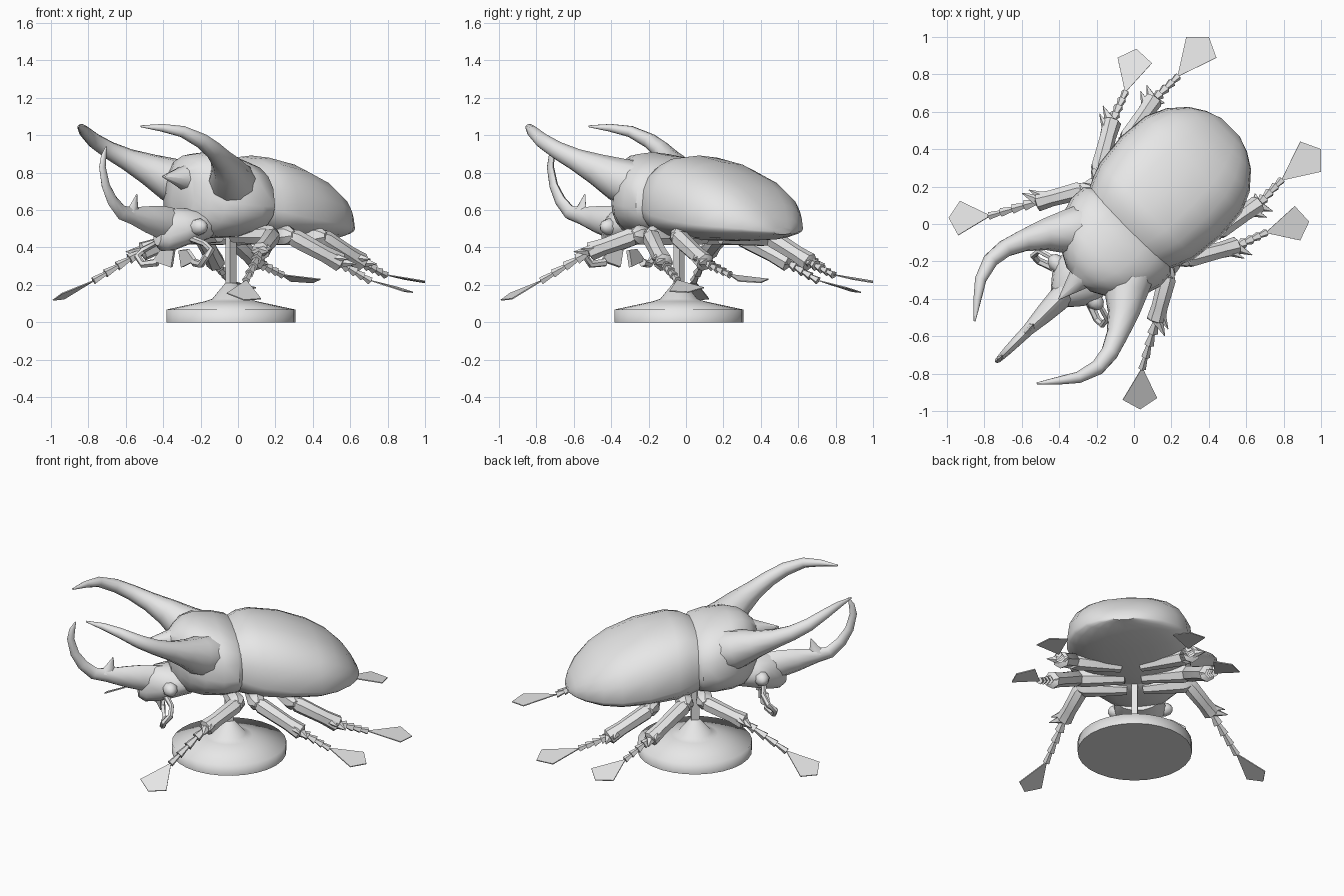
import bpy, bmesh, math
from mathutils import Vector

R2 = math.sqrt(2)
LATERAL = Vector((1, -1, 0)) / R2
grey = bpy.data.materials.new("plain_grey")
grey.diffuse_color = (0.8, 0.8, 0.8, 1)


def P(u, v, z):
    """Beetle space (forward, left, up) to world: it faces the -x -y corner."""
    return Vector(((v - u) / R2, (-u - v) / R2, z))


def loft(name, rings, angle=40):
    """Skin a list of equal rings and cap both ends."""
    bm = bmesh.new()
    rows = [[bm.verts.new(p) for p in r] for r in rings]
    n = len(rows[0])
    for a, b in zip(rows, rows[1:]):
        for i in range(n):
            bm.faces.new((a[i], a[(i + 1) % n], b[(i + 1) % n], b[i]))
    bm.faces.new(rows[0][::-1])
    bm.faces.new(rows[-1])
    bmesh.ops.recalc_face_normals(bm, faces=bm.faces[:])
    me = bpy.data.meshes.new(name)
    bm.to_mesh(me)
    bm.free()
    me.materials.append(grey)
    me.shade_smooth()
    me.set_sharp_from_angle(angle=math.radians(angle))
    ob = bpy.data.objects.new(name, me)
    bpy.context.collection.objects.link(ob)
    return ob


def tube(name, pts, sides=8, angle=50, squash=1.0):
    """Tapered tube along (u, v, z, radius) points, optionally thinned sideways."""
    ps = [P(*p[:3]) for p in pts]
    rings, side = [], None
    for i, p in enumerate(ps):
        t = (ps[min(i + 1, len(ps) - 1)] - ps[max(i - 1, 0)]).normalized()
        if side is None:
            side = t.orthogonal()
        side = (side - t * side.dot(t)).normalized()
        other = t.cross(side)
        ring = []
        for k in range(sides):
            a = 2 * math.pi * k / sides
            d = (side * math.cos(a) + other * math.sin(a)) * pts[i][3]
            ring.append(p + d - LATERAL * d.dot(LATERAL) * (1 - squash))
        rings.append(ring)
    return loft(name, rings, angle)


def shell(name, sections, n=20, power=0.8):
    """Body hull from (u, half width, belly z, side z, back z) sections."""
    rings = []
    for u, w, zb, zs, zt in sections:
        ring = []
        for k in range(n):
            a = 2 * math.pi * k / n
            c, s = math.cos(a), math.sin(a)
            v = w * math.copysign(abs(c) ** power, c)
            z = zs + (zt - zs) * s ** power if s > 0 else zs + (zs - zb) * s
            ring.append(P(u, v, z))
        rings.append(ring)
    return loft(name, rings)


def plate(name, corners, thick=0.006):
    pts = [P(*c) for c in corners]
    nrm = (pts[1] - pts[0]).cross(pts[2] - pts[0]).normalized() * thick / 2
    return loft(name, [[p - nrm for p in pts], [p + nrm for p in pts]], 20)


def lathe(name, profile, n=28):
    """Turned part about the stand axis from (radius, z) points."""
    c = P(0.054, 0, 0)
    return loft(name, [[c + Vector((r * math.cos(2 * math.pi * k / n),
                                    r * math.sin(2 * math.pi * k / n), z))
                        for k in range(n)] for r, z in profile], 80)


# Stand
lathe("stand_base", [(0.345, 0), (0.345, 0.068), (0.14, 0.112), (0.10, 0.125), (0.03, 0.21)])
plate("stand_pole", [(0.030, 0, 0.15), (0.030, 0, 0.5), (0.078, 0, 0.5), (0.078, 0, 0.15)], 0.036)

# Wing cases with the belly: blunt rounded tail
shell("wing_cases", [
    (0.04, 0.30, 0.46, 0.61, 0.855), (-0.02, 0.33, 0.45, 0.59, 0.885),
    (-0.10, 0.36, 0.44, 0.57, 0.892), (-0.28, 0.38, 0.435, 0.54, 0.855),
    (-0.45, 0.365, 0.435, 0.52, 0.785), (-0.56, 0.315, 0.44, 0.51, 0.72),
    (-0.65, 0.235, 0.455, 0.50, 0.635), (-0.70, 0.155, 0.465, 0.49, 0.565),
    (-0.73, 0.07, 0.47, 0.485, 0.505)])

# Thorax shield, narrowing quickly between the horns
shell("thorax", [
    (0.02, 0.30, 0.48, 0.62, 0.835), (0.05, 0.33, 0.46, 0.62, 0.865),
    (0.14, 0.335, 0.45, 0.62, 0.892), (0.25, 0.30, 0.45, 0.63, 0.91),
    (0.33, 0.235, 0.46, 0.64, 0.90), (0.38, 0.165, 0.49, 0.66, 0.87),
    (0.42, 0.09, 0.55, 0.70, 0.83)])
tube("thorax_spike", [(0.34, 0, 0.77, 0.10), (0.43, 0, 0.775, 0.06), (0.57, 0, 0.78, 0.004)])

# Head, snout and upturned head horn
shell("head", [(0.30, 0.14, 0.43, 0.52, 0.62), (0.42, 0.16, 0.41, 0.51, 0.61),
               (0.50, 0.12, 0.385, 0.49, 0.61), (0.57, 0.06, 0.38, 0.46, 0.58),
               (0.61, 0.03, 0.41, 0.46, 0.53)], 14, 1)
tube("head_horn", [
    (0.45, 0, 0.51, 0.095), (0.58, 0, 0.535, 0.088), (0.68, 0, 0.55, 0.072),
    (0.80, 0, 0.57, 0.046), (0.88, 0, 0.587, 0.040), (0.95, 0, 0.65, 0.034),
    (1.00, 0, 0.73, 0.027), (1.025, 0, 0.83, 0.022), (1.015, 0, 0.89, 0.018),
    (0.995, 0, 0.94, 0.004)], squash=0.7)
tube("head_horn_tooth", [(0.80, 0, 0.58, 0.055), (0.785, 0, 0.62, 0.03), (0.765, 0, 0.685, 0.003)],
     6, squash=0.6)

# Leg data: hip, knee, shin end, heel, then the three outer corners of the foot
LEGS = {
    "front": [(0.09, 0.05, 0.46), (0.06, 0.32, 0.465), (0.275, 0.445, 0.38), (0.51, 0.573, 0.225),
              (0.57, 0.744, 0.125), (0.677, 0.723, 0.118), (0.707, 0.622, 0.155)],
    "middle": [(-0.06, 0.05, 0.45), (-0.06, 0.33, 0.465), (-0.30, 0.47, 0.32), (-0.463, 0.53, 0.225),
               (-0.675, 0.54, 0.185), (-0.671, 0.653, 0.16), (-0.566, 0.69, 0.165)],
    "hind": [(-0.2, 0.06, 0.45), (-0.28, 0.345, 0.46), (-0.54, 0.395, 0.32), (-0.72, 0.392, 0.255),
             (-0.94, 0.317, 0.23), (-0.99, 0.424, 0.212), (-0.905, 0.51, 0.22)],
}

for s, tag in ((1, "left"), (-1, "right")):
    def side(pts):
        return [(p[0], p[1] * s, *p[2:]) for p in pts]

    # Sweeping thorax horn, its root sunk into the shield
    tube(tag + "_thorax_horn", side([
        (0.10, 0.11, 0.69, 0.10), (0.20, 0.17, 0.73, 0.135), (0.29, 0.23, 0.765, 0.118),
        (0.38, 0.30, 0.82, 0.085), (0.48, 0.355, 0.87, 0.060), (0.58, 0.395, 0.92, 0.048),
        (0.68, 0.405, 0.97, 0.041), (0.79, 0.37, 1.02, 0.031), (0.88, 0.305, 1.04, 0.021),
        (0.97, 0.235, 1.048, 0.005)]), 10)

    # Eye
    tube(tag + "_eye", side([(0.44, 0.10, 0.51, 0.04), (0.44, 0.15, 0.51, 0.046),
                             (0.44, 0.18, 0.51, 0.033), (0.44, 0.195, 0.51, 0.012)]))

    # Curled antenna with its club
    tube(tag + "_antenna", side([
        (0.46, 0.10, 0.45, 0.018), (0.44, 0.19, 0.42, 0.016), (0.46, 0.26, 0.385, 0.018),
        (0.50, 0.26, 0.35, 0.019), (0.50, 0.22, 0.31, 0.020), (0.47, 0.14, 0.32, 0.022)]), 6)
    plate(tag + "_antenna_club", side([
        (0.48, 0.16, 0.33), (0.48, 0.10, 0.39), (0.46, 0.02, 0.385), (0.46, 0.04, 0.295)]), 0.02)

    for leg, pts in LEGS.items():
        hip, knee, shin, heel, a, b, c = [Vector(p) for p in side(pts)]
        name = tag + "_" + leg
        tube(name + "_thigh", [(*hip, 0.035), (*hip.lerp(knee, 0.5), 0.047),
                               (*hip.lerp(knee, 0.9), 0.055), (*knee, 0.050),
                               (*hip.lerp(knee, 1.12), 0.022)], 7, 35)
        tube(name + "_shin", [(*knee.lerp(shin, -0.05), 0.028), (*knee.lerp(shin, 0.1), 0.050),
                              (*knee.lerp(shin, 0.7), 0.045), (*shin, 0.052),
                              (*knee.lerp(shin, 1.06), 0.018)], 7, 35)
        # Shin spurs
        out = Vector((0, s, 0))
        along = (shin - knee).normalized()
        for f, w in ((0.80, 1.0), (0.98, 0.9), (0.98, -0.7)):
            base = knee.lerp(shin, f)
            tip = base + out * 0.085 * w + along * 0.045 + Vector((0, 0, 0.01))
            tube(name + "_spur", [(*base, 0.036), (*tip, 0.002)], 5, 20)
        # Flaring toe segments
        for i in range(4):
            p, q = shin.lerp(heel, i / 4), shin.lerp(heel, (i + 1.1) / 4)
            tube(name + "_toe_segment", [(*p, 0.012), (*q, 0.031 - 0.003 * i)], 5, 20)
        # Flat foot
        plate(name + "_foot", [heel, a, b, c])
